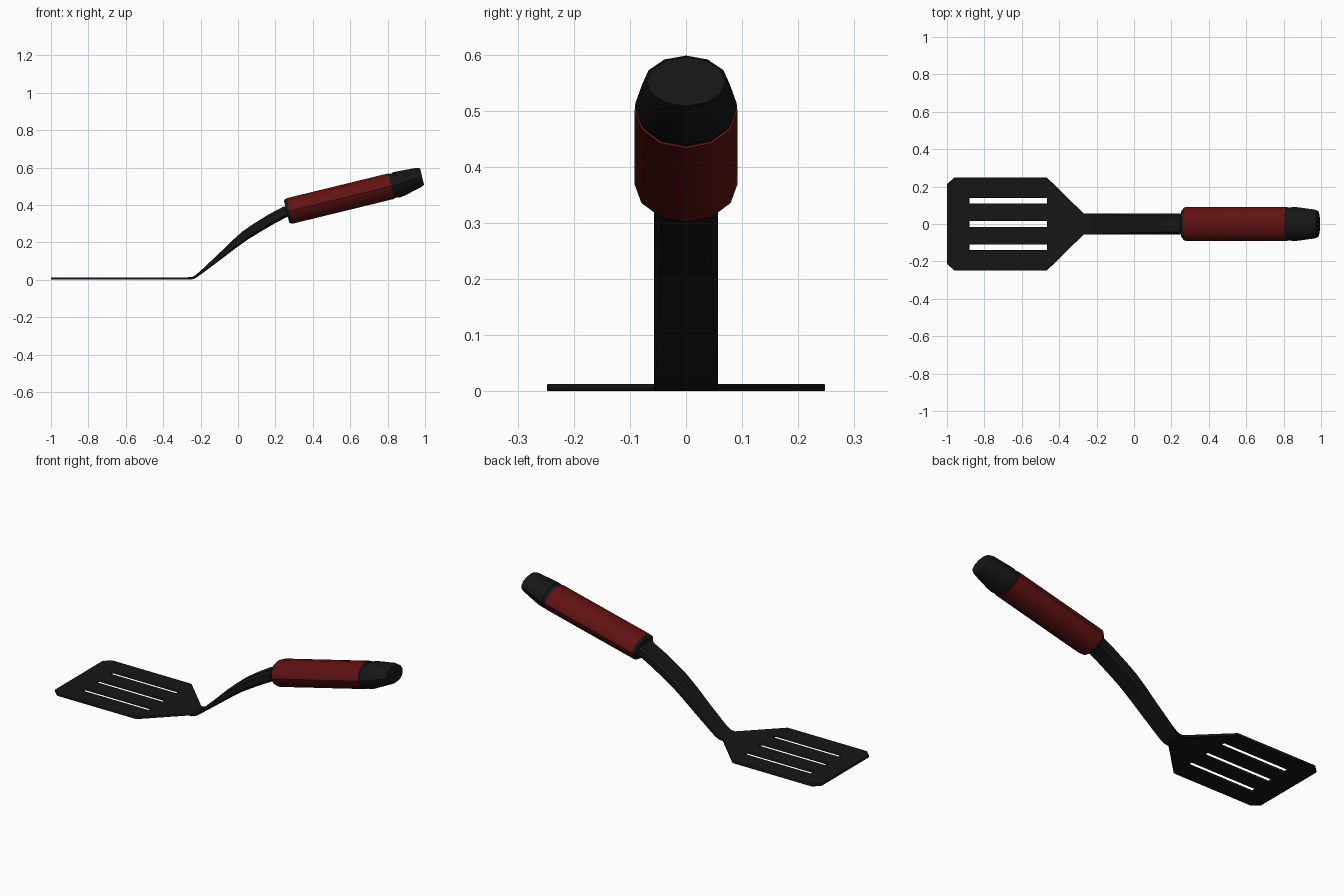
import bpy, bmesh, math
from mathutils import Vector

if "Cube" in bpy.data.objects:
    bpy.data.objects.remove(bpy.data.objects["Cube"])


def material(name, rgb):
    m = bpy.data.materials.new(name)
    m.diffuse_color = (*rgb, 1)
    m.use_nodes = True
    m.node_tree.nodes["Principled BSDF"].inputs["Base Color"].default_value = m.diffuse_color
    return m


BLACK = material("black_plastic", (0.008, 0.008, 0.008))
RED = material("red_grip", (0.12, 0.006, 0.006))


def activate(ob):
    bpy.ops.object.select_all(action='DESELECT')
    ob.select_set(True)
    bpy.context.view_layer.objects.active = ob


def loft(name, rings, mat, angle=35):
    """Bridge a list of equal-length point rings and cap both ends."""
    bm = bmesh.new()
    vs = [[bm.verts.new(p) for p in r] for r in rings]
    n = len(vs[0])
    for a, b in zip(vs, vs[1:]):
        for i in range(n):
            j = (i + 1) % n
            bm.faces.new((a[i], a[j], b[j], b[i]))
    bm.faces.new(vs[0])
    bm.faces.new(vs[-1])
    bmesh.ops.recalc_face_normals(bm, faces=bm.faces)
    me = bpy.data.meshes.new(name)
    bm.to_mesh(me)
    bm.free()
    ob = bpy.data.objects.new(name, me)
    bpy.context.collection.objects.link(ob)
    me.materials.append(mat)
    activate(ob)
    bpy.ops.object.shade_smooth_by_angle(angle=math.radians(angle))
    return ob


# Blade: flat outline with three slots
half = [(-1, 0.212), (-0.962, 0.248), (-0.465, 0.248), (-0.27, 0.057), (-0.25, 0.057)]
outline = half + [(x, -y) for x, y in reversed(half)]
slots = [[(-0.88, y - 0.015), (-0.465, y - 0.015), (-0.465, y + 0.015), (-0.88, y + 0.015)]
         for y in (-0.125, 0, 0.125)]
cu = bpy.data.curves.new("blade", 'CURVE')
cu.dimensions = '2D'
cu.fill_mode = 'BOTH'
cu.extrude, cu.bevel_depth, cu.bevel_resolution, cu.offset = 0.0045, 0.002, 0, -0.002
for loop in [outline] + slots:
    sp = cu.splines.new('POLY')
    sp.points.add(len(loop) - 1)
    for p, (x, y) in zip(sp.points, loop):
        p.co = (x, y, 0, 1)
    sp.use_cyclic_u = True
blade = bpy.data.objects.new("blade", cu)
blade.location.z = 0.0065
bpy.context.collection.objects.link(blade)
activate(blade)
bpy.ops.object.convert(target='MESH')
blade = bpy.context.object
blade.data.materials.clear()
blade.data.materials.append(BLACK)

# Neck: curved strip thickening toward the handle (x, z, half thickness)
path = [(-0.27, 0.0065, 0.0065), (-0.245, 0.0085, 0.0065), (-0.225, 0.018, 0.007),
        (-0.2, 0.037, 0.008), (-0.1, 0.121, 0.015), (-0.02, 0.19, 0.022),
        (0.04, 0.238, 0.026), (0.1, 0.277, 0.028), (0.18, 0.325, 0.029),
        (0.25, 0.362, 0.029), (0.31, 0.378, 0.029)]
rings = []
for i, (x, z, t) in enumerate(path):
    a, b = path[max(i - 1, 0)], path[min(i + 1, len(path) - 1)]
    d = Vector((b[0] - a[0], 0, b[1] - a[1])).normalized()
    n = Vector((-d.z, 0, d.x)) if i else Vector((0, 0, 1))
    w, c = 0.057, t * 0.45
    section = [(w, t - c), (w - c, t), (c - w, t), (-w, t - c),
               (-w, c - t), (c - w, -t), (w - c, -t), (w, c - t)]
    rings.append([Vector((x, y, z)) + n * h for y, h in section])
loft("neck", rings, BLACK)

# Handle: 12-sided elliptical sections along a tilted axis
tilt = math.radians(13.7)
AXIS = Vector((math.cos(tilt), 0, math.sin(tilt)))
UP = Vector((-math.sin(tilt), 0, math.cos(tilt)))
START = Vector((0.26, 0, 0.364))


def grip(name, stations, mat):
    """stations: (distance, half width, half height, upward shift)"""
    rings = []
    for s, ry, rz, up in stations:
        c = START + AXIS * s + UP * up
        rings.append([c + Vector((0, ry * math.sin(k * math.pi / 6), 0))
                      + UP * rz * math.cos(k * math.pi / 6) for k in range(12)])
    return loft(name, rings, mat)


grip("handle_collar", [(0, 0.078, 0.06, 0), (0.008, 0.087, 0.067, 0),
                       (0.016, 0.09, 0.069, 0)], BLACK)
grip("handle_grip", [(0.016, 0.09, 0.069, 0), (0.024, 0.092, 0.07, 0),
                     (0.576, 0.092, 0.07, 0)], RED)
grip("grip_groove", [(0.57, 0.088, 0.066, 0), (0.605, 0.088, 0.066, 0)], BLACK)
grip("end_cap", [(0.6, 0.091, 0.07, 0), (0.63, 0.09, 0.068, 0.001),
                 (0.73, 0.077, 0.053, 0.01), (0.748, 0.07, 0.045, 0.011)], BLACK)
